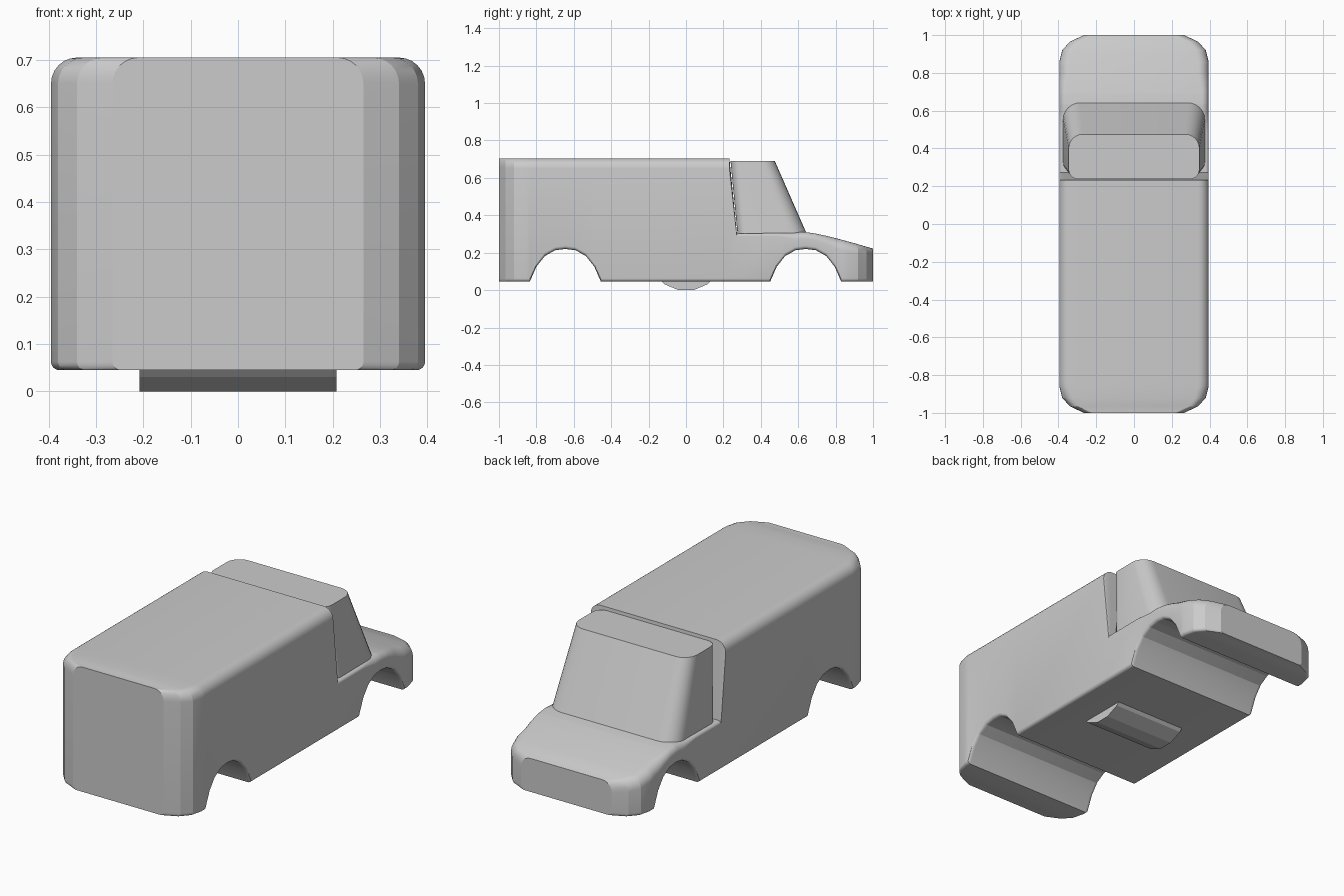
import bpy, bmesh, math

if "Cube" in bpy.data.objects:
    bpy.data.objects.remove(bpy.data.objects["Cube"])


def interp(pts, y):
    """Piecewise-linear lookup in a sorted list of (y, value)."""
    for (a, va), (b, vb) in zip(pts, pts[1:]):
        if y <= b:
            return va + (vb - va) * max(0, y - a) / (b - a)
    return pts[-1][1]


def loft(name, rings, angle):
    """Skin a list of equal-length closed rings and cap both ends."""
    bm = bmesh.new()
    loops = [[bm.verts.new(p) for p in ring] for ring in rings]
    for a, b in zip(loops, loops[1:]):
        for i in range(len(a)):
            j = (i + 1) % len(a)
            bm.faces.new((a[i], a[j], b[j], b[i]))
    bm.faces.new(loops[0])
    bm.faces.new(loops[-1])
    bmesh.ops.recalc_face_normals(bm, faces=bm.faces)
    me = bpy.data.meshes.new(name)
    bm.to_mesh(me)
    bm.free()
    ob = bpy.data.objects.new(name, me)
    bpy.context.collection.objects.link(ob)
    bpy.ops.object.select_all(action='DESELECT')
    ob.select_set(True)
    bpy.context.view_layer.objects.active = ob
    bpy.ops.object.shade_smooth_by_angle(angle=math.radians(angle))
    return ob


def rounded_rect(x, lo, hi, r_lo, r_hi, seg):
    """Rounded rectangle, half-width x, from lo to hi in the second axis."""
    out = []
    for cx, cy, r, start in ((x - r_hi, hi - r_hi, r_hi, 0), (r_hi - x, hi - r_hi, r_hi, 90),
                             (r_lo - x, lo + r_lo, r_lo, 180), (x - r_lo, lo + r_lo, r_lo, 270)):
        for k in range(seg + 1):
            t = math.radians(start + 90 * k / seg)
            out.append((cx + r * math.cos(t), cy + r * math.sin(t)))
    return out


# Body outlines along its length: plan width, roof line, floor with arches, edge radius
corner = [(1, .265), (.965, .34), (.92, .38), (.86, .395)]
width = [(-y, w) for y, w in corner] + corner[::-1]
top = [(-1, .705), (.232, .705), (.272, .303), (.54, .305), (.58, .308), (.63, .311),
       (.69, .303), (.76, .288), (.83, .27), (.91, .248), (1, .222)]
radius = [(-1, .055), (.232, .055), (.272, .015), (.5, .015), (.65, .055), (1, .055)]
arch = [(-.19, .045), (-.155, .125), (-.11, .182), (-.055, .213), (0, .22),
        (.055, .213), (.11, .182), (.155, .125), (.19, .045)]
floor = [(-1, .045)] + [(c + y, z) for c in (-.645, .64) for y, z in arch] + [(1, .045)]

# Van body with wheel arches and bonnet
stations = sorted({round(p[0], 4) for line in (width, top, floor) for p in line})
rings = []
for y in stations:
    r = min(interp(radius, y), .4 * (interp(top, y) - interp(floor, y)))
    sec = rounded_rect(interp(width, y), interp(floor, y), interp(top, y), .018, r, 6)
    rings.append([(x, y, z) for x, z in sec])
loft("van_body", rings, 20)

# Cab with sloping windscreen
cab = []
for x, y0, y1, r_back, r_front, z in ((.377, .278, .657, .05, .09, .275),
                                      (.346, .238, .475, .05, .075, .69)):
    cab.append([(px, py, z) for px, py in rounded_rect(x, y0, y1, r_back, r_front, 6)])
loft("cab", cab, 20)

# Drum showing through the underside
drum = []
for x in (-.208, .208):
    ring = []
    for k in range(16):
        t = 2 * math.pi * (k + .5) / 16
        ring.append((x, .204 * math.cos(t), .2 + .204 * math.sin(t)))
    drum.append(ring)
loft("underside_drum", drum, 20)
